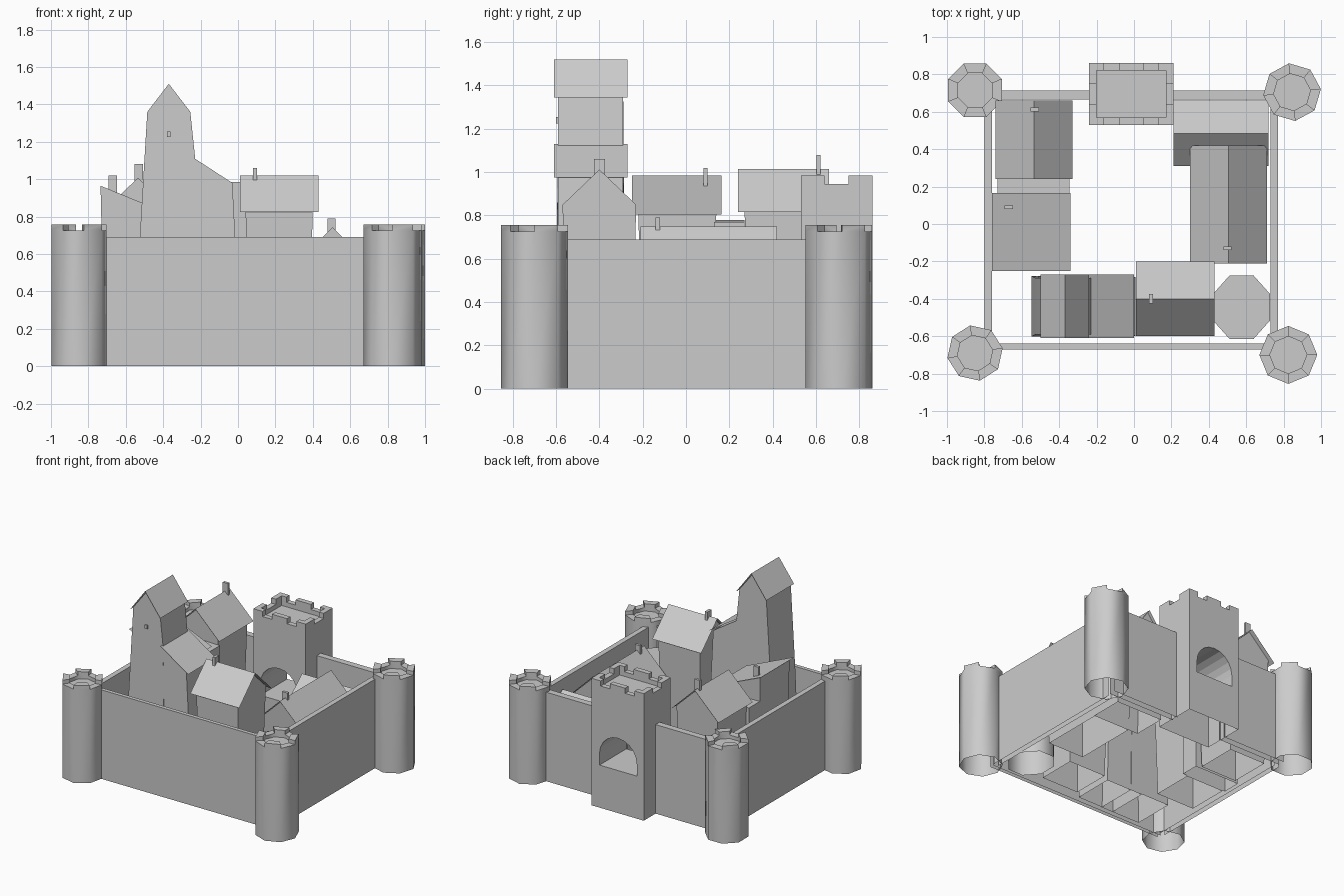
import bpy, bmesh, math

if "Cube" in bpy.data.objects:
    bpy.data.objects.remove(bpy.data.objects["Cube"])


def finish(name, bm, smooth=None):
    bmesh.ops.remove_doubles(bm, verts=bm.verts, dist=1e-5)
    bmesh.ops.recalc_face_normals(bm, faces=bm.faces)
    me = bpy.data.meshes.new(name)
    bm.to_mesh(me)
    bm.free()
    ob = bpy.data.objects.new(name, me)
    bpy.context.collection.objects.link(ob)
    if smooth:
        bpy.ops.object.select_all(action='DESELECT')
        ob.select_set(True)
        bpy.context.view_layer.objects.active = ob
        bpy.ops.object.shade_smooth_by_angle(angle=math.radians(smooth))
    return ob


def sweep(name, profile, axis, a, b, caps=True, closed=False, base=1.0):
    """Sweep a (u, z) profile along x or y; base narrows the foot at z = 0."""
    bm = bmesh.new()
    um = (min(p[0] for p in profile) + max(p[0] for p in profile)) / 2
    tm = (a + b) / 2

    def vert(u, z, t):
        if z == 0:
            u, t = um + (u - um) * base, tm + (t - tm) * base
        return bm.verts.new((t, u, z) if axis == 'x' else (u, t, z))

    ra = [vert(u, z, a) for u, z in profile]
    rb = [vert(u, z, b) for u, z in profile]
    n = len(profile)
    for i in range(n if closed else n - 1):
        j = (i + 1) % n
        bm.faces.new((ra[i], ra[j], rb[j], rb[i]))
    if caps:
        bm.faces.new(ra)
        bm.faces.new(rb[::-1])
    return finish(name, bm)


def box(name, x, y, z0, z1, sx, sy):
    p = [(x - sx / 2, z0), (x - sx / 2, z1), (x + sx / 2, z1), (x + sx / 2, z0)]
    return sweep(name, p, 'y', y - sy / 2, y + sy / 2, closed=True)


def battlement(name, outer, inner, up, floor, low, top, bottom=False, smooth=None):
    """Hollow-topped tower; edges flagged in up carry merlons."""
    bm = bmesh.new()
    n = len(outer)

    def face(*pts):
        bm.faces.new([bm.verts.new(p) for p in pts])

    def band(p, q, z0, z1):
        face((*p, z0), (*q, z0), (*q, z1), (*p, z1))

    for i in range(n):
        j = (i + 1) % n
        h = top if up[i] else low
        band(outer[i], outer[j], 0, low)
        band(inner[i], inner[j], floor, low)
        if up[i]:
            band(outer[i], outer[j], low, top)
            band(inner[i], inner[j], low, top)
        face((*outer[i], h), (*outer[j], h), (*inner[j], h), (*inner[i], h))
        if up[i] != up[i - 1]:
            band(outer[i], inner[i], low, top)
    face(*[(*p, floor) for p in inner])
    if bottom:
        face(*[(*p, 0) for p in outer])
    return finish(name, bm, smooth)


def gable(name, axis, mid, half, a, b, peak, eave, base=0.88):
    """House body with a thin overhanging pitched roof."""
    w = half - 0.03
    zw = eave + (peak - eave) * 0.03 / half - 0.005
    sweep(name + "_body", [(mid - w, 0), (mid - w, zw), (mid, peak - 0.008),
                           (mid + w, zw), (mid + w, 0)], axis, a + 0.03, b - 0.03, base=base)
    sweep(name + "_roof", [(mid - half, eave), (mid, peak), (mid + half, eave)],
          axis, a, b, caps=False)


# corner towers
for name, x, y, r, turn in (("back_left", -.85, .715, .155, 22.5), ("back_right", .845, .705, .155, 6),
                            ("front_left", -.85, -.69, .15, 10), ("front_right", .825, -.70, .155, 0)):
    ang = [math.radians(turn + 45 * k) for k in range(8)]
    ring = [[(x + q * math.cos(t), y + q * math.sin(t)) for t in ang] for q in (r, r * .64)]
    battlement("tower_" + name, *ring, [k % 2 == 0 for k in range(8)], .70, .727, .757, smooth=50)

# curtain walls
for name, axis, c, t, a, b in (("wall_front", 'x', -.655, .03, -.78, .76),
                               ("wall_back_left", 'x', .69, .05, -.78, -.23),
                               ("wall_back_right", 'x', .69, .05, .20, .78),
                               ("wall_left", 'y', -.78, .04, -.62, .64),
                               ("wall_right", 'y', .75, .04, -.62, .64)):
    sweep(name, [(c - t / 2, 0), (c - t / 2, .69), (c + t / 2, .69), (c + t / 2, 0)],
          axis, a, b, caps=False)

# gatehouse with battlements
xs, ys = (-.24, -.16, -.08, .05, .13, .21), (.53, .64, .75, .86)
outer = ([(x, ys[0]) for x in xs[:-1]] + [(xs[-1], y) for y in ys[:-1]]
         + [(x, ys[-1]) for x in xs[:0:-1]] + [(xs[0], y) for y in ys[:0:-1]])
inner = [(min(max(x, -.20), .17), min(max(y, .57), .82)) for x, y in outer]
up = [True, False, True, False, True] + [True, False, True]
gate = battlement("gatehouse", outer, inner, up * 2, .91, .945, .985, bottom=True)

# archway through the gatehouse
arch = [(.14, .33)] + [(-.02 + .16 * math.cos(math.pi * k / 10), .42 + .16 * math.sin(math.pi * k / 10))
                       for k in range(11)] + [(-.18, .33)]
cutter = sweep("arch_cutter", arch, 'y', .45, .95, closed=True)
cutter.hide_render = True
mod = gate.modifiers.new("arch", 'BOOLEAN')
mod.operation, mod.solver, mod.object = 'DIFFERENCE', 'EXACT', cutter
bpy.context.view_layer.objects.active = gate
bpy.ops.object.modifier_apply(modifier="arch")
bpy.data.objects.remove(cutter)
bm = bmesh.new()
bm.from_mesh(gate.data)
bmesh.ops.delete(bm, geom=[f for f in bm.faces if f.calc_center_median().z < .001], context='FACES')
bm.to_mesh(gate.data)
bm.free()

# keep: tall tower with side wing
sweep("keep_tower", [(-.535, 0), (-.525, .69), (-.485, 1.36), (-.37, 1.51), (-.255, 1.36),
                     (-.23, 1.12), (-.22, 0)], 'y', -.59, -.29, base=1.08)
sweep("keep_roof", [(-.50, 1.345), (-.37, 1.52), (-.24, 1.345)], 'y', -.61, -.27, caps=False)
sweep("keep_wing", [(-.30, 0), (-.30, 1.155), (-.03, .98), (-.015, .69), (0, 0)],
      'y', -.59, -.29, base=1.05)
sweep("keep_wing_roof", [(-.24, 1.13), (0, .975)], 'y', -.61, -.27, caps=False)
box("keep_window", -.37, -.59, 1.225, 1.255, .02, .02)

# front house and its low rounded annex
gable("front_house", 'x', -.40, .20, .01, .43, 1.02, .825)
box("front_house_chimney", .09, -.40, .98, 1.06, .022, .05)
bm = bmesh.new()
ring = [(.575 + .165 * math.cos(math.pi * (k + .5) / 4), -.445 + .185 * math.sin(math.pi * (k + .5) / 4))
        for k in range(8)]
lo = [bm.verts.new((x, y, 0)) for x, y in ring]
hi = [bm.verts.new((x, y, .55)) for x, y in ring]
for i in range(8):
    bm.faces.new((lo[i - 1], lo[i], hi[i], hi[i - 1]))
bm.faces.new(hi)
finish("front_annex", bm, 50)

# right house and low back house
gable("right_house", 'y', .505, .205, -.21, .42, .75, .55)
box("right_house_chimney", .50, -.13, .71, .79, .045, .02)
gable("back_house", 'x', .485, .175, .21, .72, .62, .47)

# left back house
gable("left_back_house", 'y', -.535, .205, .24, .66, 1.015, .815)
box("left_back_house_chimney", -.53, .612, .97, 1.08, .045, .02)

# left front house with a single-pitch roof
sweep("left_front_house_body", [(-.73, 0), (-.735, .965), (-.37, .815), (-.37, 0)],
      'y', -.22, .14, base=.9)
sweep("left_front_house_roof", [(-.76, .985), (-.34, .805)], 'y', -.25, .165, caps=False)
box("left_front_house_chimney", -.67, .09, .90, 1.02, .045, .02)

# connecting passage between the left houses
sweep("left_passage", [(-.73, 0), (-.73, .78), (-.345, .77), (-.345, 0)], 'y', .13, .27)
